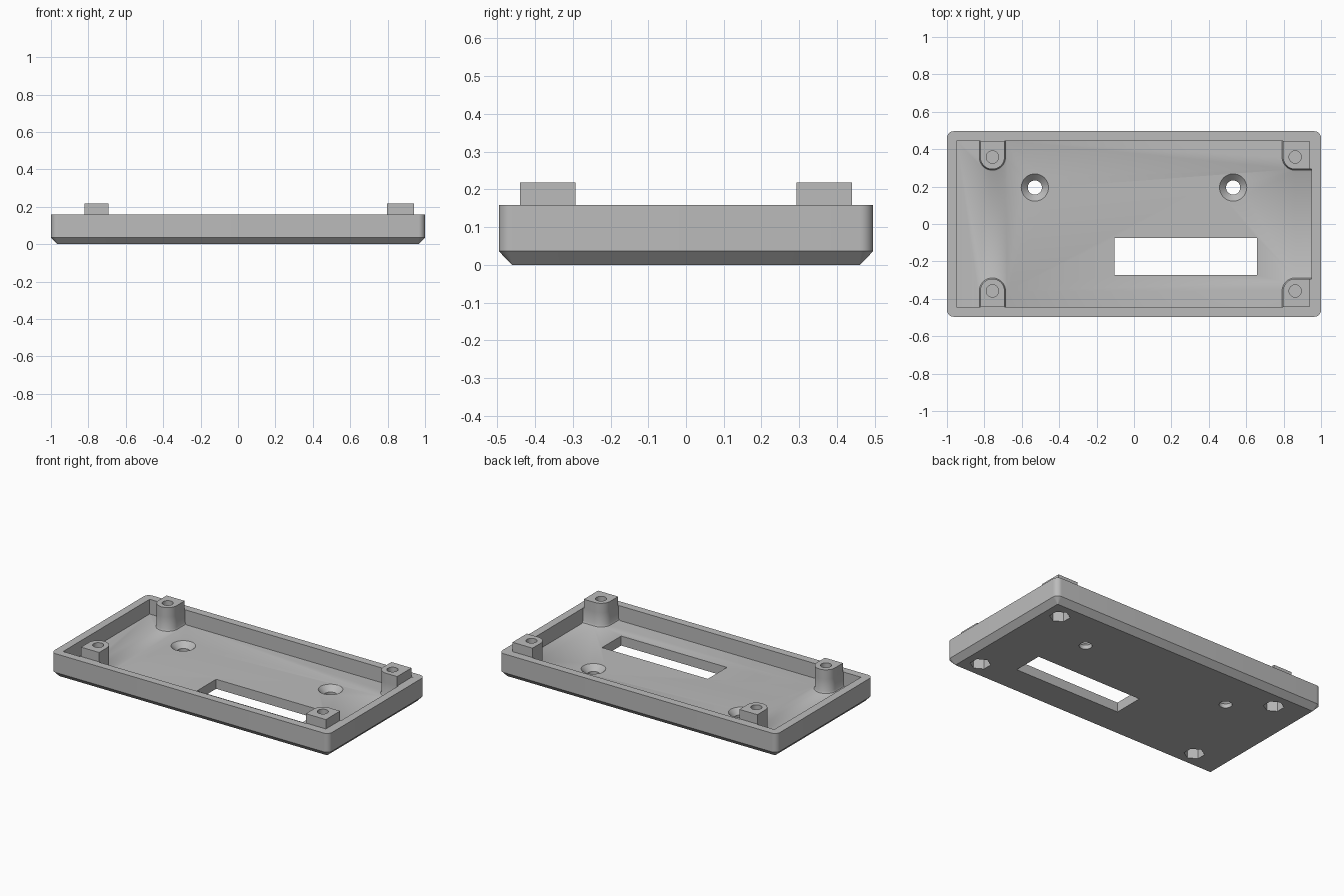
import bpy, bmesh
from math import sin, cos, radians, pi

cube = bpy.data.objects.get("Cube")
if cube:
    bpy.data.objects.remove(cube, do_unlink=True)

GREY = (0.5, 0.5, 0.5, 1)
mat = bpy.data.materials.new("grey plastic")
mat.use_nodes = True
mat.diffuse_color = GREY
mat.node_tree.nodes["Principled BSDF"].inputs["Base Color"].default_value = GREY

RIM, FLOOR = 0.158, 0.062


def loft(name, rings):
    """Closed solid skinned through (outline, height) rings."""
    bm = bmesh.new()
    loops = [[bm.verts.new((x, y, z)) for x, y in pts] for pts, z in rings]
    n = len(loops[0])
    for a, b in zip(loops, loops[1:]):
        for i in range(n):
            j = (i + 1) % n
            bm.faces.new((a[i], a[j], b[j], b[i]))
    bm.faces.new(loops[0][::-1])
    bm.faces.new(loops[-1])
    bmesh.ops.recalc_face_normals(bm, faces=bm.faces)
    mesh = bpy.data.meshes.new(name)
    bm.to_mesh(mesh)
    bm.free()
    mesh.materials.append(mat)
    obj = bpy.data.objects.new(name, mesh)
    bpy.context.collection.objects.link(obj)
    return obj


def arc(cx, cy, r, start, end, n):
    return [(cx + r * cos(radians(start + (end - start) * i / n)),
             cy + r * sin(radians(start + (end - start) * i / n))) for i in range(n + 1)]


def circle(cx, cy, r, n=32, turn=0):
    return [(cx + r * cos(2 * pi * i / n + turn), cy + r * sin(2 * pi * i / n + turn))
            for i in range(n)]


def rounded_rect(hx, hy, r):
    pts = []
    for k, (sx, sy) in enumerate(((1, 1), (-1, 1), (-1, -1), (1, -1))):
        pts += arc(sx * (hx - r), sy * (hy - r), r, 90 * k, 90 * k + 90, 8)
    return pts


def rect(x0, x1, y0, y1):
    return [(x0, y0), (x1, y0), (x1, y1), (x0, y1)]


def combine(target, tool, operation):
    mod = target.modifiers.new(operation.lower(), 'BOOLEAN')
    mod.object, mod.operation, mod.solver = tool, operation, 'EXACT'
    bpy.context.view_layer.objects.active = target
    bpy.ops.object.modifier_apply(modifier=mod.name)
    bpy.data.objects.remove(tool, do_unlink=True)


# Tray shell with a chamfered underside
tray = loft("enclosure_tray", [
    (rounded_rect(0.965, 0.461, 0.002), 0),
    (rounded_rect(1, 0.496, 0.036), 0.036),
    (rounded_rect(1, 0.496, 0.036), RIM)])
combine(tray, loft("cavity", [(rect(-0.948, 0.948, -0.445, 0.445), FLOOR),
                              (rect(-0.948, 0.948, -0.445, 0.445), RIM + 0.1)]), 'DIFFERENCE')


# Screw posts: flared at the foot, fused to the wall below the rim
def post_outline(cx, side, in_corner, grow, back_x, back_y, r=0.065):
    cy, r = 0.358, r + grow
    if in_corner:
        pts = arc(cx, cy, r, 180, 270, 12) + [(back_x, cy - r), (back_x, back_y)]
    else:
        pts = arc(cx, cy, r, 180, 360, 24) + [(cx + r, back_y)]
    pts.append((cx - r, back_y))
    return [(x, side * y) for x, y in pts]


POSTS = [(x, s, x > 0) for x in (-0.757, 0.862) for s in (-1, 1)]
for x, s, corner in POSTS:
    steps = [(0.014, 0.04), (0.014, FLOOR - 0.001), (0.005, 0.066), (0, 0.076), (0, RIM - 0.001)]
    rings = [(post_outline(x, s, corner, g, 0.96, 0.457), z) for g, z in steps]
    rings += [(post_outline(x, s, corner, 0, 0.941, 0.44), z) for z in (RIM - 0.001, 0.218)]
    combine(tray, loft("post", rings), 'UNION')

# Blind screw holes from above and hexagonal nut pockets from below
for x, s, corner in POSTS:
    hole = circle(x, s * 0.358, 0.033)
    nut = circle(x, s * 0.358, 0.061, 6, pi / 2)
    combine(tray, loft("screw_hole", [(hole, 0.115), (hole, 0.3)]), 'DIFFERENCE')
    combine(tray, loft("nut_pocket", [(nut, -0.1), (nut, 0.1)]), 'DIFFERENCE')

# Countersunk mounting holes through the floor
for x in (-0.53, 0.53):
    small, wide = circle(x, 0.195, 0.038), circle(x, 0.195, 0.073)
    combine(tray, loft("mounting_hole", [(small, -0.1), (small, 0.027), (wide, FLOOR),
                                         (wide, 0.1)]), 'DIFFERENCE')

# Rectangular window through the floor
window = rect(-0.104, 0.658, -0.273, -0.076)
combine(tray, loft("window", [(window, -0.1), (window, 0.12)]), 'DIFFERENCE')

bpy.ops.object.select_all(action='DESELECT')
tray.select_set(True)
bpy.context.view_layer.objects.active = tray
bpy.ops.object.shade_smooth_by_angle(angle=radians(30))
